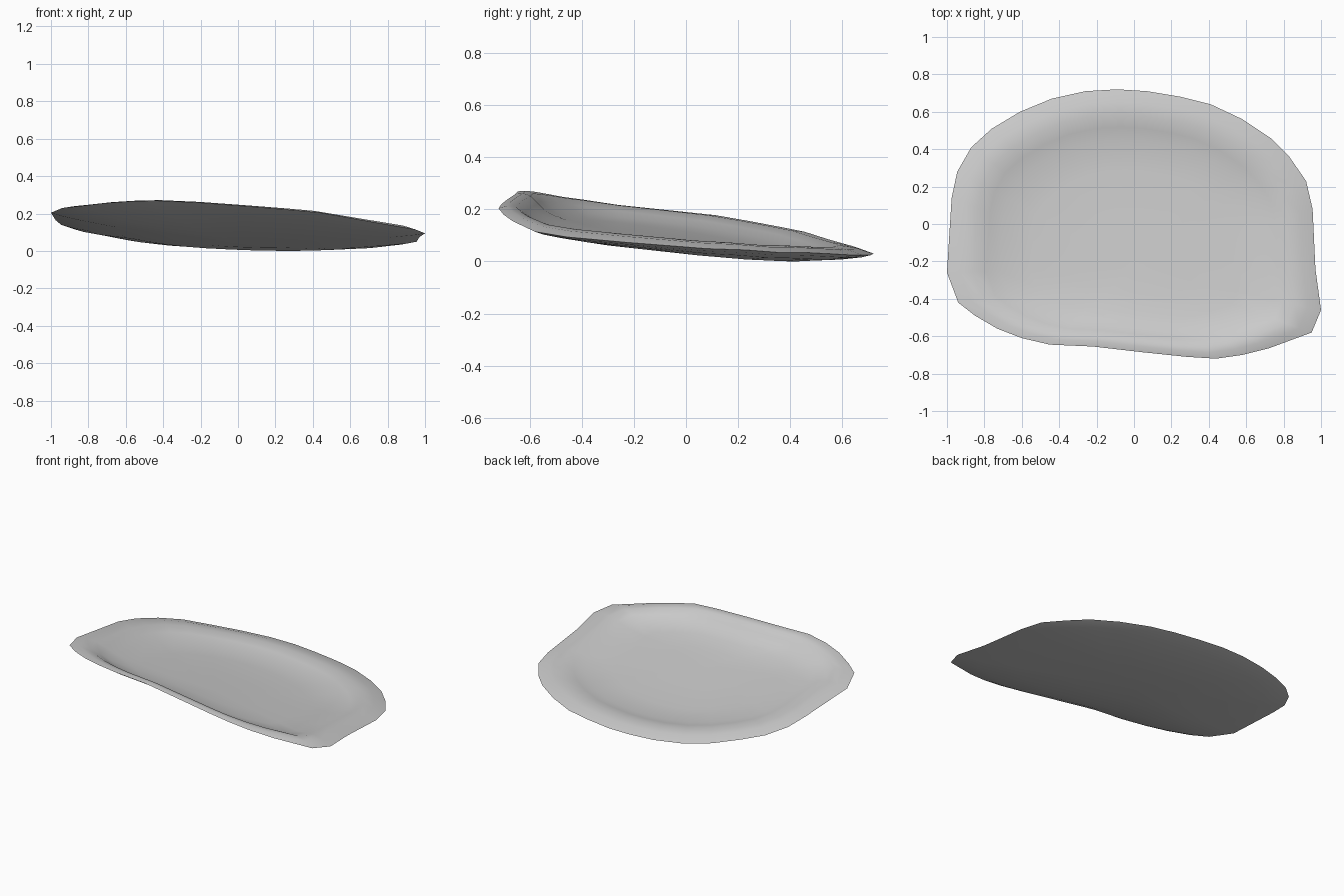
import bpy
import bmesh
from mathutils import Vector

default_cube = bpy.data.objects.get("Cube")
if default_cube:
    bpy.data.objects.remove(default_cube, do_unlink=True)


def make_material(name, colour):
    material = bpy.data.materials.new(name)
    material.use_nodes = True
    material.diffuse_color = colour
    shader = next(n for n in material.node_tree.nodes if n.type == "BSDF_PRINCIPLED")
    shader.inputs["Base Color"].default_value = colour
    return material


# Hand-shaped edge of the dish, counter-clockwise from the front left corner
rim_outline = [Vector(p) for p in (
    (1, -.46, .1), (.97, -.24, .08), (.955, .08, .055), (.92, .23, .05),
    (.83, .36, .04), (.73, .46, .04), (.58, .56, .035), (.41, .64, .03),
    (.25, .68, .03), (.07, .71, .03), (-.09, .72, .035), (-.26, .71, .04),
    (-.44, .67, .05), (-.61, .6, .07), (-.76, .51, .1), (-.87, .41, .12),
    (-.945, .28, .145), (-.975, .14, .17), (-1, -.26, .21), (-.94, -.42, .235),
    (-.85, -.49, .245), (-.73, -.56, .26), (-.6, -.61, .27), (-.45, -.645, .275),
    (-.22, -.655, .265), (.04, -.685, .245), (.28, -.71, .225), (.44, -.72, .21),
    (.58, -.7, .185), (.72, -.665, .16), (.95, -.58, .12))]

# Cross-sections as (scale of the outline, height above the tilted plane)
top_profile = ((.93, .016), (.86, .018), (.79, 0), (.72, -.02),
               (.55, -.033), (.3, -.038))
bottom_profile = ((.95, -.012), (.85, -.027), (.65, -.048), (.35, -.06))


def tilted_plane(x, y):
    return .12 - .06 * x - .135 * y


def shell_point(edge, scale, height, drift):
    """Scale an edge point inward, drifting towards the front."""
    x = edge.x * scale
    y = edge.y * scale - drift * (1 - scale)
    edge_lift = edge.z - tilted_plane(edge.x, edge.y)
    z = tilted_plane(x, y) + edge_lift * scale ** 3 + height
    return Vector((x, y, z))


def add_shell(bm, rim, profile, drift, centre_height):
    """Join nested rings from the rim to a closing centre point."""
    previous = rim
    count = len(rim)
    for scale, height in profile:
        ring = [bm.verts.new(shell_point(edge, scale, height, drift))
                for edge in rim_outline]
        for i in range(count):
            j = (i + 1) % count
            bm.faces.new((previous[i], previous[j], ring[j], ring[i]))
        previous = ring
    centre = bm.verts.new(shell_point(Vector((0, 0, .12)), 0, centre_height, drift))
    for i in range(count):
        bm.faces.new((previous[i], previous[(i + 1) % count], centre))


# Dish: hollowed upper surface and rounded underside sharing one thin edge
bm = bmesh.new()
rim = [bm.verts.new(edge) for edge in rim_outline]
add_shell(bm, rim, top_profile, .24, -.039)
add_shell(bm, rim, bottom_profile, 0, -.064)
bmesh.ops.recalc_face_normals(bm, faces=bm.faces[:])

# Rest the lowest point on the ground
lowest = min(v.co.z for v in bm.verts)
bmesh.ops.translate(bm, verts=bm.verts[:], vec=(0, 0, -lowest))

mesh = bpy.data.meshes.new("shallow_dish")
bm.to_mesh(mesh)
bm.free()
mesh.materials.append(make_material("pale_grey", (.6, .6, .6, 1)))
dish = bpy.data.objects.new("shallow_dish", mesh)
bpy.context.collection.objects.link(dish)

# Smooth shading with the thin outer edge kept crisp
bpy.ops.object.select_all(action="DESELECT")
dish.select_set(True)
bpy.context.view_layer.objects.active = dish
bpy.ops.object.shade_smooth_by_angle(angle=.9)
